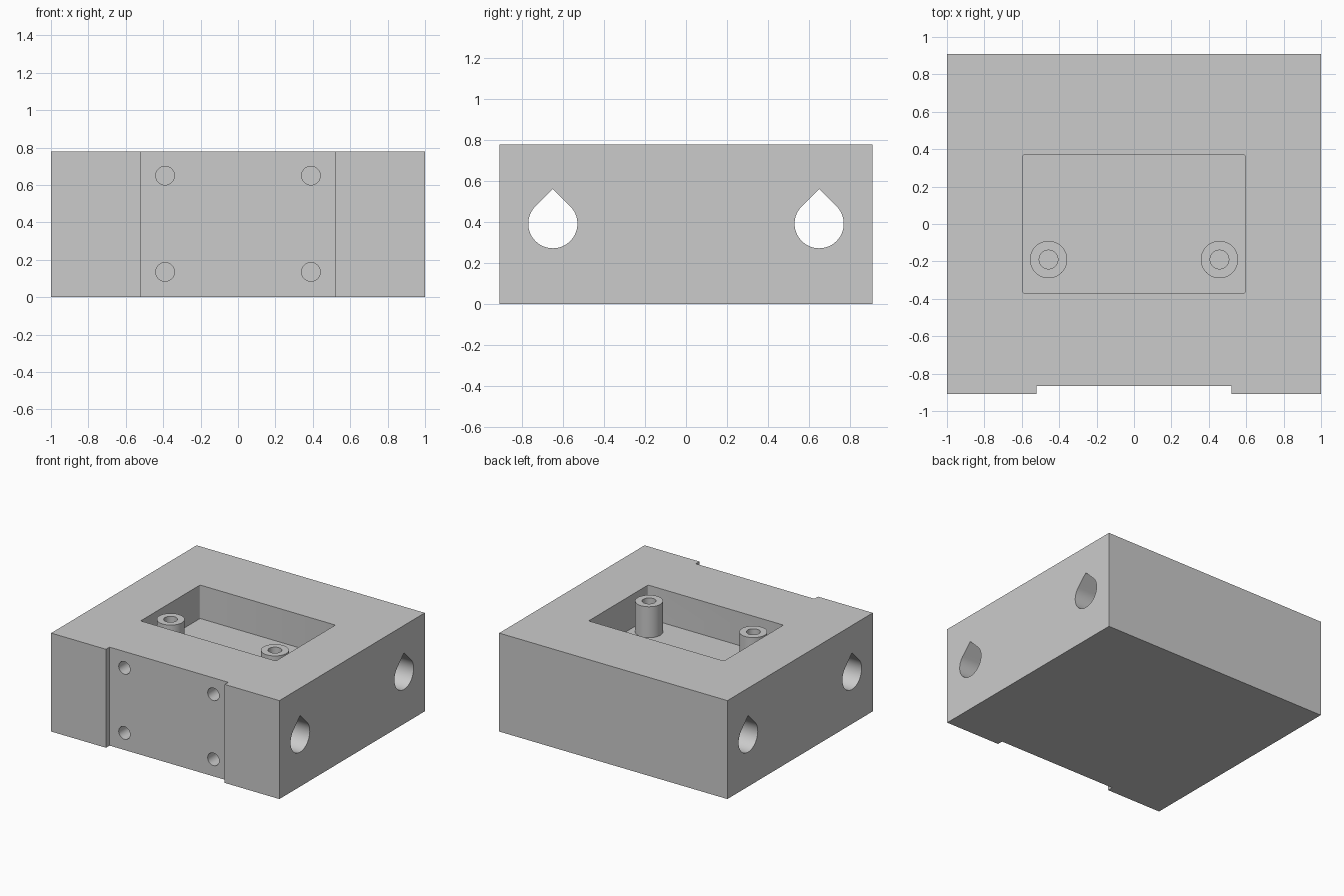
import bpy, bmesh, math
from mathutils import Matrix

cube = bpy.data.objects.get("Cube")
if cube:
    bpy.data.objects.remove(cube, do_unlink=True)

grey = bpy.data.materials.new("light grey")
grey.use_nodes = True
colour = (0.6, 0.6, 0.6, 1)
grey.diffuse_color = colour
grey.node_tree.nodes["Principled BSDF"].inputs["Base Color"].default_value = colour

WIDTH, DEPTH, HEIGHT = 2.0, 1.82, 0.78
FLOOR, POST_TOP = 0.515, 0.76


def prism(name, profile, length, matrix):
    """Extrude a closed 2D profile along local z, then place it."""
    bm = bmesh.new()
    face = bm.faces.new([bm.verts.new((u, v, 0)) for u, v in profile])
    moved = bmesh.ops.extrude_face_region(bm, geom=[face])["geom"]
    verts = [g for g in moved if isinstance(g, bmesh.types.BMVert)]
    bmesh.ops.translate(bm, verts=verts, vec=(0, 0, length))
    bm.transform(matrix)
    bmesh.ops.recalc_face_normals(bm, faces=bm.faces)
    mesh = bpy.data.meshes.new(name)
    bm.to_mesh(mesh)
    bm.free()
    mesh.materials.append(grey)
    obj = bpy.data.objects.new(name, mesh)
    bpy.context.collection.objects.link(obj)
    return obj


def arc(radius, start=0, sweep=360, steps=48, cx=0, cy=0):
    count = steps if sweep == 360 else steps + 1
    angles = [math.radians(start + sweep * i / steps) for i in range(count)]
    return [(cx + radius * math.cos(a), cy + radius * math.sin(a)) for a in angles]


def rounded_rect(hx, hy, r):
    corners = [(1, 1), (-1, 1), (-1, -1), (1, -1)]
    return [p for i, (sx, sy) in enumerate(corners)
            for p in arc(r, 90 * i, 90, 4, sx * (hx - r), sy * (hy - r))]


def cut(target, cutters):
    bpy.context.view_layer.objects.active = target
    for c in cutters:
        c.hide_render = True
        mod = target.modifiers.new("cut", "BOOLEAN")
        mod.operation, mod.solver, mod.object = "DIFFERENCE", "EXACT", c
        bpy.ops.object.modifier_apply(modifier=mod.name)
        bpy.data.objects.remove(c, do_unlink=True)


def smooth(obj):
    bpy.ops.object.select_all(action="DESELECT")
    obj.select_set(True)
    bpy.context.view_layer.objects.active = obj
    bpy.ops.object.shade_smooth_by_angle(angle=math.radians(30))


at = Matrix.Translation
along_x = Matrix(((0, 0, 1, 0), (1, 0, 0, 0), (0, 1, 0, 0), (0, 0, 0, 1)))
along_y = Matrix.Rotation(math.radians(-90), 4, "X")

# Body outline with the shallow channel down the front
hw, hd, channel, back = WIDTH / 2, DEPTH / 2, 0.52, 0.045
outline = [(-hw, -hd), (-channel, -hd), (-channel, back - hd), (channel, back - hd),
           (channel, -hd), (hw, -hd), (hw, hd), (-hw, hd)]
body = prism("body", outline, HEIGHT, Matrix())

# Open pocket in the top
cutters = [prism("pocket_cutter", rounded_rect(0.593, 0.372, 0.01), 0.5, at((0, 0, FLOOR)))]

# Teardrop rod holes through the full width
rod_r = 0.12
teardrop = arc(rod_r, 135, 270) + [(0, rod_r * math.sqrt(2))]
for y in (-0.65, 0.65):
    cutters.append(prism("rod_cutter", teardrop, 2.4, at((-1.2, y, 0.393)) @ along_x))

# Blind screw holes in the front channel
for x in (-0.39, 0.39):
    for z in (0.135, 0.65):
        cutters.append(prism("screw_cutter", arc(0.05), 0.4, at((x, -1, z)) @ along_y))
cut(body, cutters)
smooth(body)

# Hollow mounting posts in the pocket
for name, x in (("post_right", -0.457), ("post_left", 0.457)):
    post = prism(name, arc(0.1), POST_TOP - FLOOR + 0.01, at((x, -0.19, FLOOR - 0.01)))
    cut(post, [prism("bore_cutter", arc(0.05), 1, at((x, -0.19, 0)))])
    smooth(post)
